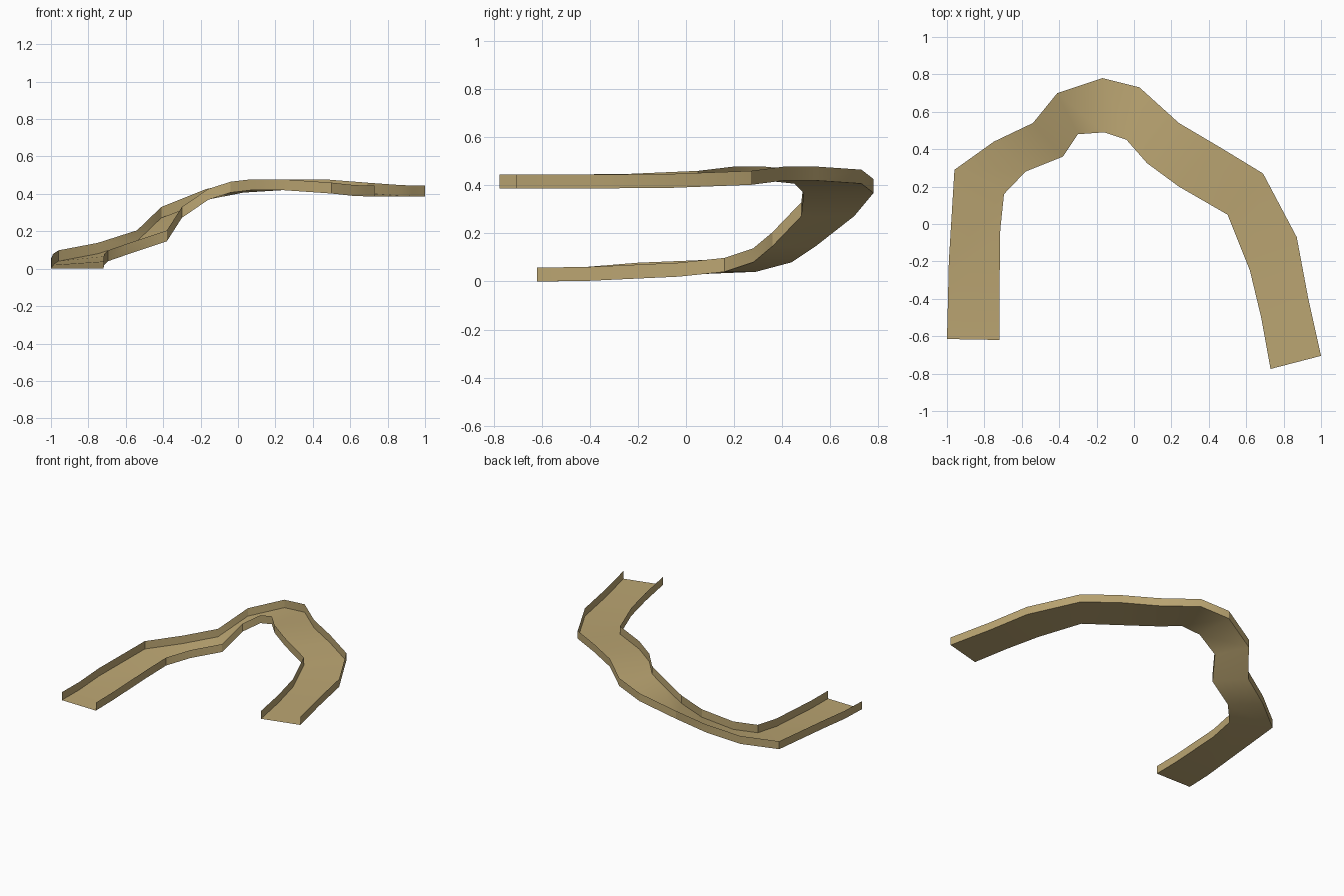
import bpy, bmesh

if "Cube" in bpy.data.objects:
    bpy.data.objects.remove(bpy.data.objects["Cube"])

WALL = 0.058  # side wall height

# Stations along the track: outer edge x, y, inner edge x, y, floor z
STATIONS = [
    (-1.00, -0.615, -0.72, -0.62, 0.0),
    (-0.995, -0.42, -0.72, -0.42, 0.002),
    (-0.99, -0.20, -0.715, -0.03, 0.02),
    (-0.96, 0.29, -0.695, 0.16, 0.04),
    (-0.75, 0.44, -0.58, 0.28, 0.08),
    (-0.54, 0.54, -0.38, 0.36, 0.147),
    (-0.41, 0.70, -0.30, 0.48, 0.272),
    (-0.17, 0.78, -0.16, 0.49, 0.368),
    (0.03, 0.73, -0.04, 0.45, 0.407),
    (0.24, 0.54, 0.07, 0.325, 0.42),
    (0.46, 0.41, 0.24, 0.20, 0.42),
    (0.69, 0.27, 0.50, 0.05, 0.402),
    (0.87, -0.07, 0.62, -0.25, 0.389),
    (0.93, -0.39, 0.68, -0.50, 0.387),
    (1.00, -0.705, 0.73, -0.775, 0.387),
]

mat = bpy.data.materials.new("tan")
mat.diffuse_color = (0.50, 0.38, 0.17, 1.0)
mat.use_nodes = True
mat.node_tree.nodes["Principled BSDF"].inputs["Base Color"].default_value = mat.diffuse_color


def strip(name, profile):
    """Loft a two-point section, given per station, into a ribbon."""
    bm = bmesh.new()
    rows = [[bm.verts.new(p) for p in profile(*s)] for s in STATIONS]
    for a, b in zip(rows, rows[1:]):
        bm.faces.new((a[0], a[1], b[1], b[0]))
    me = bpy.data.meshes.new(name)
    bm.to_mesh(me)
    bm.free()
    me.materials.append(mat)
    ob = bpy.data.objects.new(name, me)
    bpy.context.collection.objects.link(ob)
    bpy.ops.object.select_all(action='DESELECT')
    ob.select_set(True)
    bpy.context.view_layer.objects.active = ob
    bpy.ops.object.shade_smooth_by_angle()
    return ob


# Curved, climbing floor
strip("track_floor", lambda ox, oy, ix, iy, z: [(ox, oy, z), (ix, iy, z)])
# Thin upright walls along both edges
strip("outer_wall", lambda ox, oy, ix, iy, z: [(ox, oy, z + WALL), (ox, oy, z)])
strip("inner_wall", lambda ox, oy, ix, iy, z: [(ix, iy, z), (ix, iy, z + WALL)])
